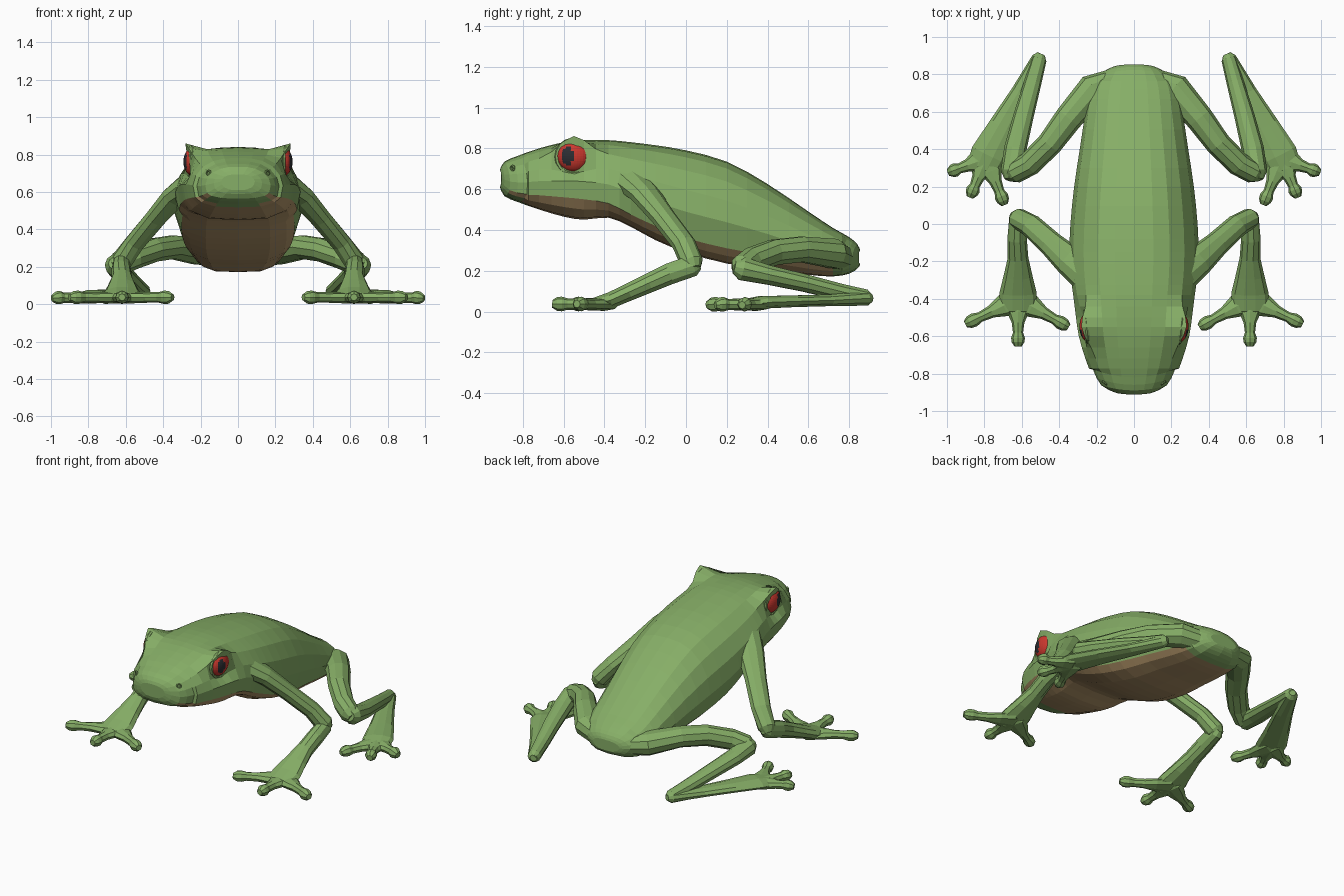
import bpy, bmesh, math
from mathutils import Vector, Matrix

if "Cube" in bpy.data.objects:
    bpy.data.objects.remove(bpy.data.objects["Cube"])


def material(name, rgb):
    m = bpy.data.materials.new(name)
    m.diffuse_color = (*rgb, 1)
    m.use_nodes = True
    m.node_tree.nodes["Principled BSDF"].inputs["Base Color"].default_value = m.diffuse_color
    return m


GREEN = material("leaf green", (0.24, 0.425, 0.135))
BROWN = material("belly brown", (0.46, 0.31, 0.145))
RED = material("eye red", (0.60, 0.04, 0.028))
DARK = material("pupil dark", (0.025, 0.027, 0.033))


def finish(name, bm, mats, mirror=True):
    bmesh.ops.recalc_face_normals(bm, faces=bm.faces)
    me = bpy.data.meshes.new(name)
    bm.to_mesh(me)
    bm.free()
    for m in mats:
        me.materials.append(m)
    ob = bpy.data.objects.new(name, me)
    bpy.context.collection.objects.link(ob)
    if mirror:
        ob.modifiers.new("mirror", 'MIRROR').use_mirror_merge = False
    return ob


def loft(bm, rings):
    """Skin closed rings and cap both ends; returns (face, column)."""
    vs = [[bm.verts.new(p) for p in r] for r in rings]
    n = len(vs[0])
    out = []
    for a, b in zip(vs, vs[1:]):
        for j in range(n):
            k = (j + 1) % n
            out.append((bm.faces.new((a[j], a[k], b[k], b[j])), j))
    bm.faces.new(vs[0])
    bm.faces.new(vs[-1])
    return out


def tube(bm, pts, n=10):
    """Tapered limb through (x, y, z, half width, half height) with rounded ends."""
    P = [(Vector(p[:3]), p[3], p[4]) for p in pts]
    d0 = (P[0][0] - P[1][0]).normalized()
    d1 = (P[-1][0] - P[-2][0]).normalized()
    r0, r1 = min(P[0][1:]), min(P[-1][1:])
    P = [(P[0][0] + d0 * r0 * .7, P[0][1] * .55, P[0][2] * .55)] + P + \
        [(P[-1][0] + d1 * r1 * .7, P[-1][1] * .55, P[-1][2] * .55)]
    rings = []
    for i, (p, w, h) in enumerate(P):
        t = (P[min(i + 1, len(P) - 1)][0] - P[max(i - 1, 0)][0]).normalized()
        side = t.cross(Vector((0, 0, 1))).normalized()
        up = side.cross(t)
        rings.append([p + side * w * math.cos(a) + up * h * math.sin(a)
                      for a in (2 * math.pi * k / n for k in range(n))])
    loft(bm, rings)


def toes(bm, hub, tips):
    """Toes spreading from the hub, each ending in a round pad."""
    h = Vector(hub)
    for tip in tips:
        e = Vector(tip)
        prof = [(0, .08, .032), (.3, .06, .03), (.55, .034, .028),
                (.78, .027, .028), (.9, .037, .036), (1, .034, .034)]
        pts = []
        for f, w, hh in prof:
            p = h.lerp(e, f)
            pts.append((p.x, p.y, max(p.z, hh), w, hh))
        tube(bm, pts, 8)


# Body and head: y, half width, top, belly line, bottom
sections = [
    (-.912, .09, .695, .64, .61), (-.89, .175, .735, .595, .565),
    (-.82, .22, .765, .575, .535), (-.72, .26, .80, .57, .50),
    (-.60, .295, .83, .56, .465), (-.50, .31, .84, .55, .45),
    (-.38, .325, .84, .53, .46), (-.27, .34, .83, .475, .415),
    (-.15, .345, .815, .42, .35), (0, .34, .79, .36, .29),
    (.20, .32, .735, .31, .235), (.40, .29, .625, .275, .21),
    (.60, .26, .49, .24, .18), (.72, .24, .41, .225, .172),
    (.80, .205, .365, .225, .185), (.84, .16, .33, .24, .21), (.854, .10, .30, .25, .23)]
# Half cross-section: width fraction, height fraction from the belly line
shape = [(0, 1), (.3, .985), (.55, .92), (.78, .77), (.94, .55), (1, .3),
         (.95, 0), (.82, -.5), (.5, -.92), (0, -1)]


def smooth_sections(s):
    out = []
    for i in range(len(s) - 1):
        a, b, c, d = s[max(i - 1, 0)], s[i], s[i + 1], s[min(i + 2, len(s) - 1)]
        out.append(b)
        out.append(tuple((-w + 9 * x + 9 * y - z) / 16 for w, x, y, z in zip(a, b, c, d)))
    return out + [s[-1]]


rings = []
for y, w, top, mid, bot in smooth_sections(sections):
    brow = math.exp(-((y + .55) / .095) ** 2)
    half = []
    for j, (fx, fz) in enumerate(shape):
        x = fx * w
        z = mid + fz * ((top - mid) if fz > 0 else (mid - bot))
        if j == 2:
            z += .015 * brow
        if j == 3:      # brow ridge over the eye
            x, z = x + .045 * brow, z + .088 * brow
        if j == 4:      # eye socket
            x, z = x - .03 * brow, z - .03 * brow
        if j in (6, 7) and y > -.3:      # belly narrower than the throat
            x *= .92
        bow = math.copysign(.9 * x * x, -y) if abs(y) > .78 else 0   # rounded ends
        half.append(Vector((x, y + bow, z)))
    rings.append(half + [Vector((-p.x, p.y, p.z)) for p in half[-2:0:-1]])
bm = bmesh.new()
for f, j in loft(bm, rings):     # belly and throat are brown, chin tip and rump green
    y = f.calc_center_median().y
    start = -.87 if j in (6, 11) else -.79
    f.material_index = 1 if 6 <= j <= 11 and start < y < .7 else 0
finish("body", bm, [GREEN, BROWN], mirror=False)

# Eyes: outward domes with a dark pupil
bm = bmesh.new()
bmesh.ops.create_uvsphere(bm, u_segments=32, v_segments=20, radius=1)
bmesh.ops.delete(bm, geom=[f for f in bm.faces if f.calc_center_median().x < 0], context='FACES')
for f in bm.faces:
    c = f.calc_center_median()
    if ((c.y + .34) / .34) ** 2 + (c.z / .55) ** 2 < 1:
        f.material_index = 1
for v in bm.verts:
    v.co = Vector((.238 + .054 * v.co.x, -.55 + .083 * v.co.y, .762 + .078 * v.co.z))
finish("eye", bm, [RED, DARK])


def ring(name, centre, turn, major, minor, n):
    bm = bmesh.new()
    m = Matrix.Translation(centre) @ turn
    vs = []
    for i in range(n):
        a = 2 * math.pi * i / n
        vs.append([bm.verts.new(m @ Vector((
            minor * math.sin(b), (major + minor * math.cos(b)) * math.cos(a),
            (major + minor * math.cos(b)) * math.sin(a))))
            for b in (math.pi * k / 3 for k in range(6))])
    for i in range(n):
        a, b = vs[i], vs[(i + 1) % n]
        for k in range(6):
            bm.faces.new((a[k], a[k - 1], b[k - 1], b[k]))
    finish(name, bm, [GREEN])


# Eyelids and nostril rims
ring("eyelid", (.252, -.55, .758), Matrix.Rotation(math.radians(-6), 4, 'Z'), .084, .011, 18)
ring("nostril", (.157, -.85, .703), Matrix.Rotation(math.radians(-55), 4, 'Z'), .012, .006, 8)

# Front legs
bm = bmesh.new()
tube(bm, [(.25, -.27, .64, .10, .07), (.34, -.20, .575, .085, .058), (.44, -.11, .46, .068, .052),
          (.55, -.01, .33, .062, .052), (.62, .03, .235, .055, .058)])
tube(bm, [(.622, .035, .225, .045, .055), (.625, -.08, .185, .052, .055), (.62, -.18, .14, .055, .05),
          (.62, -.28, .095, .078, .045), (.62, -.37, .055, .10, .042), (.62, -.46, .035, .10, .03)])
toes(bm, (.62, -.40, .035), [(.37, -.54, .037), (.62, -.632, .037), (.88, -.525, .037)])
finish("front_leg", bm, [GREEN])

# Hind legs
bm = bmesh.new()
tube(bm, [(.11, .76, .265, .07, .065), (.22, .72, .285, .085, .075), (.35, .565, .305, .075, .065),
          (.45, .43, .29, .068, .065), (.56, .32, .25, .065, .065), (.64, .275, .215, .06, .065)])
tube(bm, [(.655, .275, .21, .058, .06), (.635, .40, .18, .06, .05), (.59, .58, .14, .054, .045),
          (.54, .76, .095, .046, .042), (.507, .88, .07, .04, .04)])
tube(bm, [(.507, .885, .065, .04, .038), (.60, .70, .055, .058, .03), (.70, .52, .05, .077, .03),
          (.78, .37, .045, .095, .032), (.81, .30, .035, .085, .028)])
toes(bm, (.79, .35, .035), [(.972, .283, .034), (.868, .165, .034), (.70, .125, .034)])
finish("hind_leg", bm, [GREEN])
